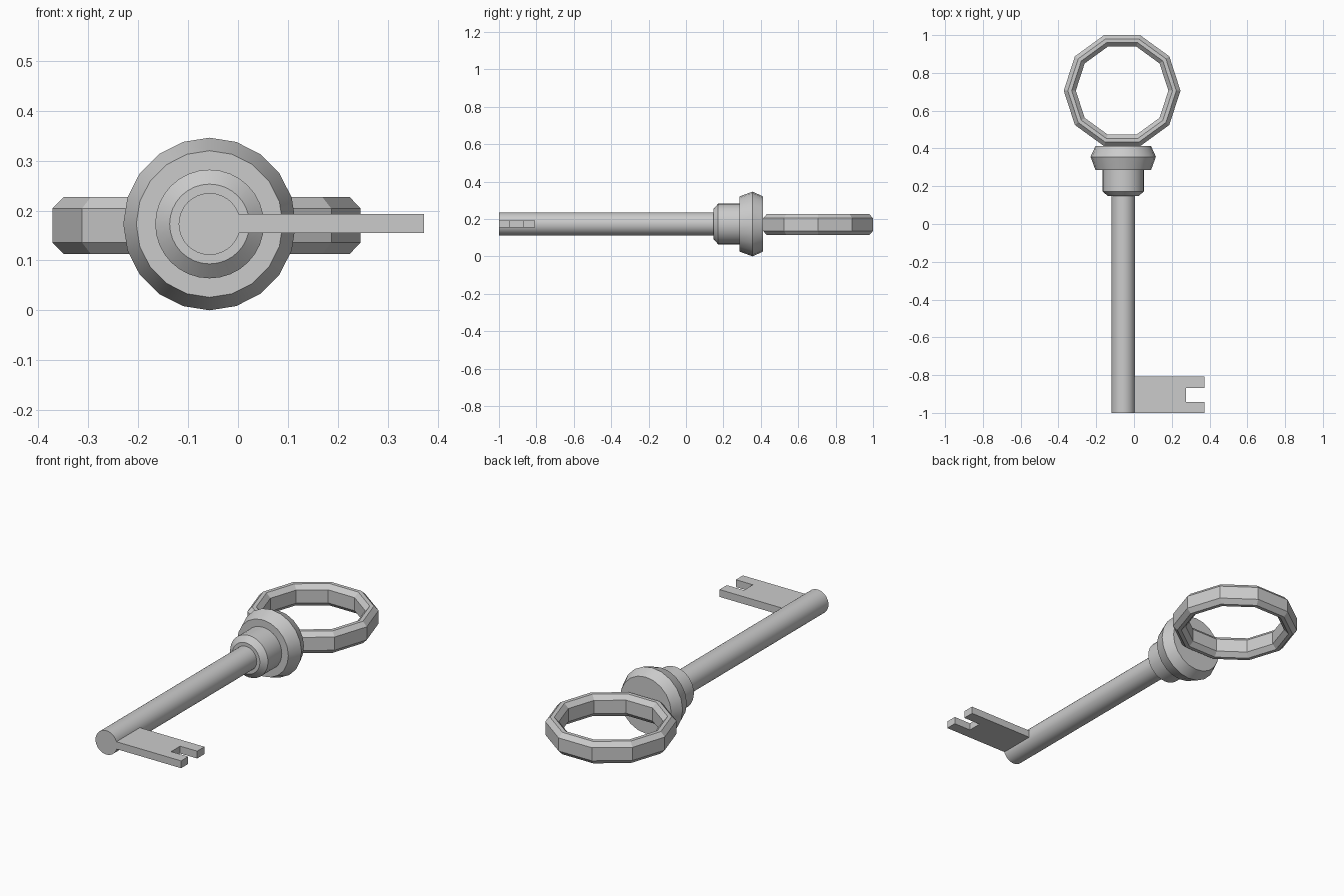
import bpy, math

if "Cube" in bpy.data.objects:
    bpy.data.objects.remove(bpy.data.objects["Cube"])

AX, AZ = -0.057, 0.173   # key axis runs along y


def add_mesh(name, verts, faces, smooth=None):
    mesh = bpy.data.meshes.new(name)
    mesh.from_pydata(verts, [], faces)
    mesh.update()
    ob = bpy.data.objects.new(name, mesh)
    bpy.context.collection.objects.link(ob)
    bpy.ops.object.select_all(action='DESELECT')
    ob.select_set(True)
    bpy.context.view_layer.objects.active = ob
    bpy.ops.object.mode_set(mode='EDIT')
    bpy.ops.mesh.select_all(action='SELECT')
    bpy.ops.mesh.normals_make_consistent(inside=False)
    bpy.ops.object.mode_set(mode='OBJECT')
    if smooth:
        bpy.ops.object.shade_smooth_by_angle(angle=math.radians(smooth))
    return ob


def turned(name, profile, n):
    """Solid of revolution about the key axis; profile = (radius, y)."""
    verts, faces = [], []
    for r, y in profile:
        for i in range(n):
            a = 2 * math.pi * i / n
            verts.append((AX + r * math.cos(a), y, AZ + r * math.sin(a)))
    for k in range(len(profile) - 1):
        for i in range(n):
            j = (i + 1) % n
            faces.append((k*n + i, k*n + j, (k+1)*n + j, (k+1)*n + i))
    faces.append(tuple(range(n)))
    faces.append(tuple(range((len(profile) - 1) * n, len(profile) * n)))
    return add_mesh(name, verts, faces, 30)


# Shaft, collar and cap
turned("shaft", [(0.062, -1.0), (0.062, 0.2)], 32)
turned("collar", [(0.08, 0.147), (0.109, 0.172), (0.109, 0.30)], 32)
turned("cap", [(0.147, 0.285), (0.173, 0.356), (0.147, 0.413)], 20)

# Ten-sided ring handle with a bevelled section (radial, z)
section = [(0.032, -0.034), (0.032, 0.034), (0.010, 0.057), (-0.010, 0.057),
           (-0.032, 0.034), (-0.032, -0.034), (-0.010, -0.057), (0.010, -0.057)]
sides, m = 10, len(section)
verts, faces = [], []
for i in range(sides):
    a = 2 * math.pi * i / sides
    for dr, dz in section:
        r = 0.277 + dr
        verts.append((-0.063 + r * math.cos(a), 0.706 + r * math.sin(a), 0.17 + dz))
    j = (i + 1) % sides
    for k in range(m):
        l = (k + 1) % m
        faces.append((i*m + k, j*m + k, j*m + l, i*m + l))
add_mesh("ring_handle", verts, faces)

# Notched bit
outline = [(0.0, -1.0), (0.373, -1.0), (0.373, -0.942), (0.275, -0.942),
           (0.275, -0.868), (0.373, -0.868), (0.373, -0.808), (0.0, -0.808)]
n = len(outline)
verts = [(x, y, z) for z in (0.155, 0.193) for x, y in outline]
faces = [tuple(range(n)), tuple(range(n, 2 * n))]
faces += [(i, (i + 1) % n, n + (i + 1) % n, n + i) for i in range(n)]
add_mesh("bit", verts, faces)
